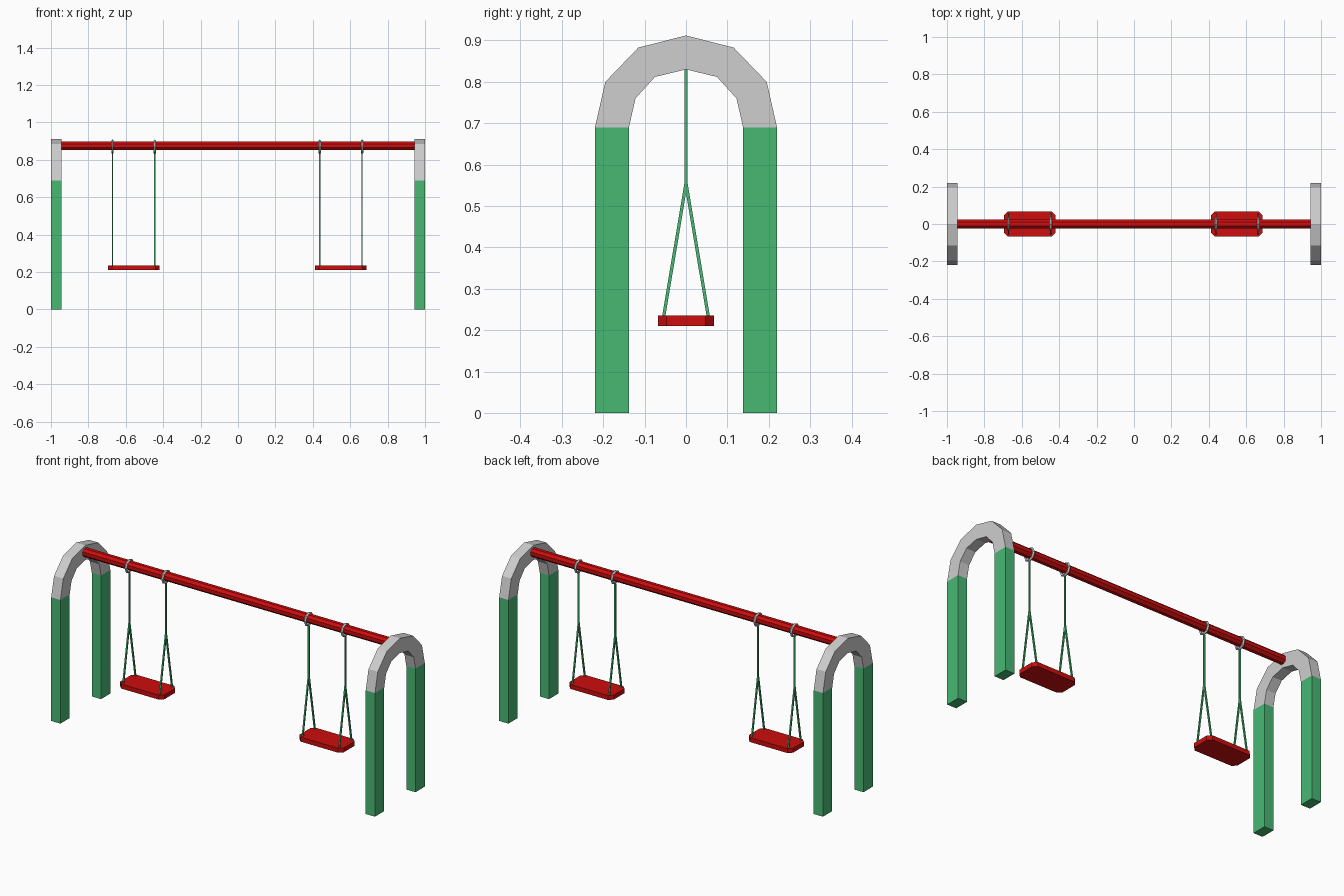
import bpy, bmesh, math
from mathutils import Vector

if "Cube" in bpy.data.objects:
    bpy.data.objects.remove(bpy.data.objects["Cube"])


def material(name, rgb):
    m = bpy.data.materials.new(name)
    m.diffuse_color = (*rgb, 1)
    m.use_nodes = True
    m.node_tree.nodes["Principled BSDF"].inputs["Base Color"].default_value = m.diffuse_color
    return m


GREEN = material("green paint", (0.065, 0.48, 0.175))
GREY = material("light grey", (0.62, 0.62, 0.62))
RED = material("red paint", (0.61, 0.004, 0.004))


def finish(name, bm, mat):
    bmesh.ops.recalc_face_normals(bm, faces=bm.faces[:])
    me = bpy.data.meshes.new(name)
    bm.to_mesh(me)
    bm.free()
    ob = bpy.data.objects.new(name, me)
    me.materials.append(mat)
    bpy.context.collection.objects.link(ob)
    return ob


def extrude_profile(name, points, vec, mat):
    bm = bmesh.new()
    face = bm.faces.new([bm.verts.new(p) for p in points])
    new = bmesh.ops.extrude_face_region(bm, geom=[face])["geom"]
    bmesh.ops.translate(bm, vec=vec, verts=[v for v in new if isinstance(v, bmesh.types.BMVert)])
    # the source face is kept as the cap if extrusion removed it
    if not face.is_valid:
        bmesh.ops.holes_fill(bm, edges=bm.edges[:])
    bmesh.ops.remove_doubles(bm, verts=bm.verts[:], dist=1e-6)
    return finish(name, bm, mat)


def rod(name, a, b, radius, sides, mat):
    a, b = Vector(a), Vector(b)
    d = b - a
    q = d.to_track_quat('Z', 'Y')
    ring = [a + q @ Vector((radius * math.cos(t), radius * math.sin(t), 0))
            for t in (2 * math.pi * (i + 0.5) / sides for i in range(sides))]
    return extrude_profile(name, ring, d, mat)


def torus(name, centre, R, r, segs, sides, mat):
    # ring lying in the y-z plane
    bm = bmesh.new()
    rows = []
    for i in range(segs):
        a = 2 * math.pi * i / segs
        row = []
        for j in range(sides):
            b = 2 * math.pi * j / sides
            k = R + r * math.cos(b)
            row.append(bm.verts.new(Vector(centre) + Vector(
                (r * math.sin(b), k * math.sin(a), k * math.cos(a)))))
        rows.append(row)
    for i in range(segs):
        for j in range(sides):
            p, n, jj = rows[i], rows[(i + 1) % segs], (j + 1) % sides
            bm.faces.new((p[j], p[jj], n[jj], n[j]))
    return finish(name, bm, mat)


# End frames: square legs joined by a faceted arch
outer = [(0.22, 0.69), (0.195, 0.80), (0.115, 0.883), (0, 0.912)]
inner = [(0.138, 0.69), (0.122, 0.76), (0.075, 0.812), (0, 0.83)]


def full(half):
    return half + [(-y, z) for y, z in reversed(half[:-1])]


for side, x0 in (("left", -1.0), ("right", 0.943)):
    width = Vector((0.057, 0, 0))
    outline = full(outer) + full(inner)[::-1]
    extrude_profile(side + "_arch", [(x0, y, z) for y, z in outline], width, GREY)
    for end, s in (("front", -1), ("back", 1)):
        leg = [(x0, s * 0.138, 0), (x0, s * 0.22, 0), (x0, s * 0.22, 0.69), (x0, s * 0.138, 0.69)]
        extrude_profile(f"{side}_{end}_leg", leg, width, GREEN)

# Top beam
BEAM_Z = 0.874
rod("top_beam", (-0.945, 0, BEAM_Z), (0.945, 0, BEAM_Z), 0.025, 8, RED)

# Swings: chamfered seat, two hanger rings, forked ropes
for side, cx in (("left", -0.558), ("right", 0.55)):
    hx, hy, c = 0.137, 0.068, 0.021
    corner = [(hx, hy - c), (hx - c, hy)]
    pts = (corner + [(-x, y) for x, y in reversed(corner)]
           + [(-x, -y) for x, y in corner] + [(x, -y) for x, y in reversed(corner)])
    extrude_profile(side + "_seat", [(cx + x, y, 0.21) for x, y in pts], Vector((0, 0, 0.025)), RED)
    for k, dx in (("outer", -0.113), ("inner", 0.113)):
        x = cx + dx
        torus(f"{side}_{k}_hanger_ring", (x, 0, 0.869), 0.032, 0.007, 8, 5, GREY)
        rod(f"{side}_{k}_rope", (x, 0, 0.83), (x, 0, 0.55), 0.0055, 4, GREEN)
        for end, s in (("front", -1), ("back", 1)):
            rod(f"{side}_{k}_{end}_rope_fork", (x, 0, 0.555), (x, s * 0.054, 0.232), 0.0055, 4, GREEN)
